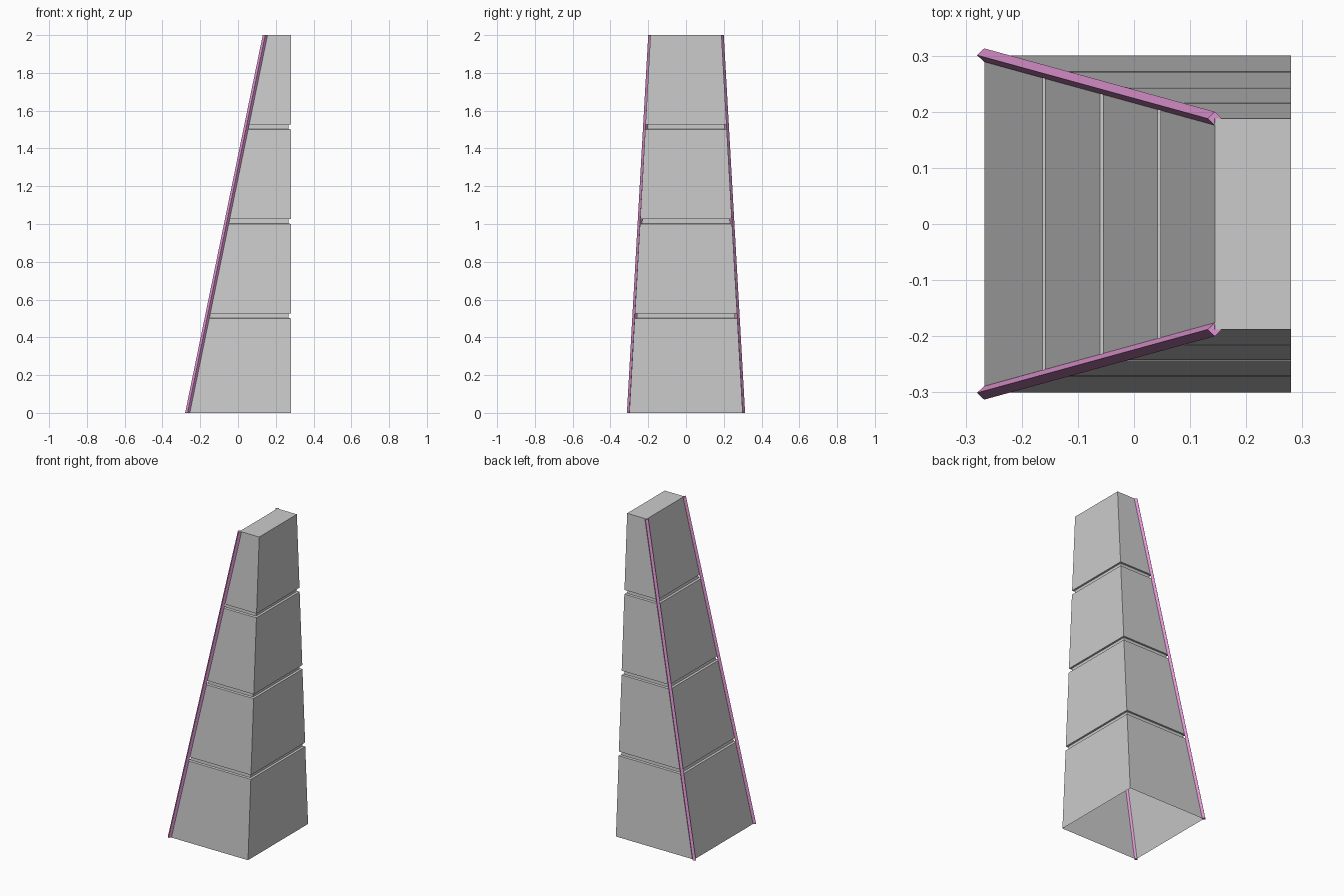
import bpy, bmesh

if "Cube" in bpy.data.objects:
    bpy.data.objects.remove(bpy.data.objects["Cube"])


def lerp(a, b, t):
    return a + (b - a) * t


def make_object(name, bm):
    bmesh.ops.recalc_face_normals(bm, faces=bm.faces)
    mesh = bpy.data.meshes.new(name)
    bm.to_mesh(mesh)
    bm.free()
    obj = bpy.data.objects.new(name, mesh)
    bpy.context.collection.objects.link(obj)
    return obj


def bridge(bm, a, b):
    for i in range(len(a)):
        j = (i + 1) % len(a)
        bm.faces.new((a[i], a[j], b[j], b[i]))


# Tapered hollow tower, open underneath, vertical on the right side
def tower_ring(bm, z, inset):
    t = z / 2
    left = lerp(-0.266, 0.144, t) + inset
    right = 0.28 - inset
    half = lerp(0.30, 0.188, t) - inset
    return [bm.verts.new((x, y, z)) for x, y in
            ((left, -half), (right, -half), (right, half), (left, half))]


levels = [(0, 0)]
for z in (0.5, 1.0, 1.5):  # recessed grooves between the blocks
    levels += [(z, 0), (z + 0.003, 0.012), (z + 0.026, 0.012), (z + 0.026, 0)]
levels.append((2, 0))

bm = bmesh.new()
rings = [tower_ring(bm, z, inset) for z, inset in levels]
for lower, upper in zip(rings, rings[1:]):
    bridge(bm, lower, upper)
bm.faces.new(rings[-1])
make_object("tower_body", bm)

# Pink corner trims along the two slanted edges
pink = bpy.data.materials.new("pink_trim")
pink.diffuse_color = (0.75, 0.3, 0.65, 1)
pink.use_nodes = True
pink.node_tree.nodes["Principled BSDF"].inputs["Base Color"].default_value = pink.diffuse_color
section = ((-0.013, 0), (0, 0.012), (0.012, 0), (0, -0.012))


def corner_trim(name, side):
    bm = bmesh.new()
    ends = []
    for cx, cy, z in ((-0.267, 0.301, 0), (0.144, 0.188, 2)):
        # the upper end is cut square to the slope, so its inner side dips
        ends.append([bm.verts.new((cx + dx, side * (cy + dy),
                                   z - (max(dx, 0) * 0.25 if z else 0)))
                     for dx, dy in section])
    bridge(bm, *ends)
    for end in ends:
        bm.faces.new(end)
    make_object(name, bm).data.materials.append(pink)


corner_trim("front_corner_trim", -1)
corner_trim("back_corner_trim", 1)
